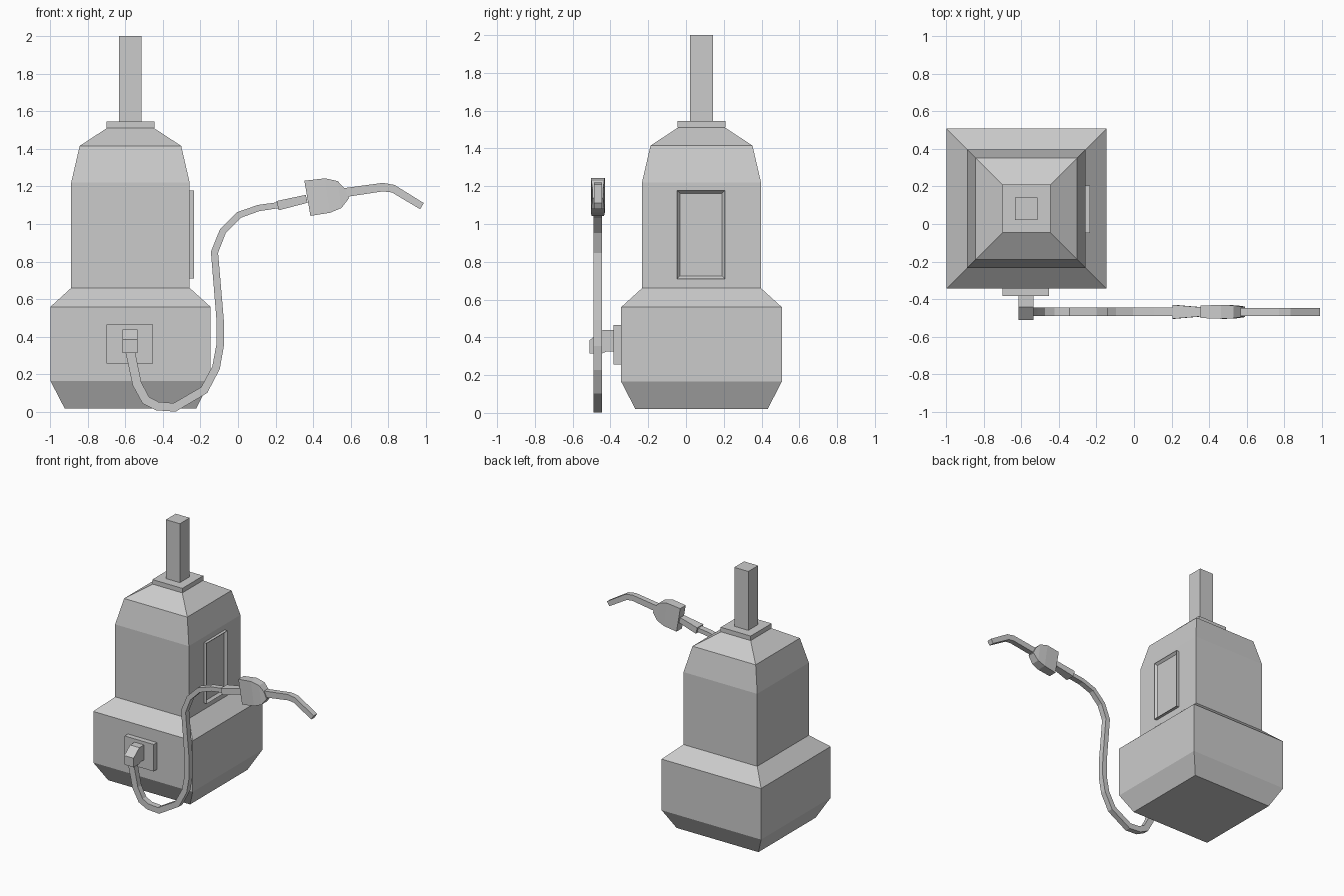
import bpy, bmesh
from mathutils import Vector

old = bpy.data.objects.get("Cube")
if old:
    bpy.data.objects.remove(old, do_unlink=True)

# One plain grey for everything
GREY = (0.6, 0.6, 0.6, 1)
grey = bpy.data.materials.new("plain grey")
grey.use_nodes = True
grey.diffuse_color = GREY
grey.node_tree.nodes["Principled BSDF"].inputs["Base Color"].default_value = GREY

CX, CY = -0.572, 0.082   # tower axis
HOSE_Y = -0.467          # plane of the hose and nozzle


def finish(name, bm):
    bmesh.ops.recalc_face_normals(bm, faces=bm.faces)
    mesh = bpy.data.meshes.new(name)
    bm.to_mesh(mesh)
    bm.free()
    mesh.materials.append(grey)
    obj = bpy.data.objects.new(name, mesh)
    bpy.context.collection.objects.link(obj)
    return obj


def loft(name, rings):
    """Skin a row of equal-length rings and cap both ends."""
    bm = bmesh.new()
    rows = [[bm.verts.new(p) for p in ring] for ring in rings]
    for a, b in zip(rows, rows[1:]):
        for i in range(len(a)):
            j = (i + 1) % len(a)
            bm.faces.new((a[i], a[j], b[j], b[i]))
    bm.faces.new(rows[0])
    bm.faces.new(rows[-1])
    return finish(name, bm)


def tower(name, profile):
    """Square stack from (half width, height) pairs."""
    loft(name, [[(CX + sx * h, CY + sy * h, z)
                 for sx, sy in ((-1, -1), (1, -1), (1, 1), (-1, 1))]
                for h, z in profile])


def ring(top, bottom, hy):
    return [(p[0], HOSE_Y + s * hy, p[1])
            for p, s in ((top, -1), (top, 1), (bottom, 1), (bottom, -1))]


def sweep(name, path, hy, half_start, half_end):
    """Rectangular tube with mitred corners along an x-z path."""
    pts = [Vector(p) for p in path]
    rings = []
    for i, p in enumerate(pts):
        a = (p - pts[i - 1]).normalized() if i else None
        b = (pts[i + 1] - p).normalized() if i + 1 < len(pts) else None
        t = ((a or b) + (b or a)).normalized()
        n = Vector((-t.y, t.x))
        half = half_start + (half_end - half_start) * i / (len(pts) - 1)
        half /= max(0.7, t.dot(a or b))
        rings.append(ring(p + n * half, p - n * half, hy))
    loft(name, rings)


def box(name, lo, hi):
    bm = bmesh.new()
    bmesh.ops.create_cube(bm, size=1)
    for v in bm.verts:
        v.co = [lo[k] + (v.co[k] + 0.5) * (hi[k] - lo[k]) for k in range(3)]
    return bm


# Tower body, collar and post
tower("pump_body", [(0.35, 0.02), (0.425, 0.165), (0.425, 0.56), (0.315, 0.66),
                    (0.315, 1.22), (0.27, 1.415), (0.125, 1.51)])
tower("collar", [(0.128, 1.51), (0.128, 1.545)])
tower("top_post", [(0.06, 1.54), (0.06, 2.0)])

# Framed panel on the side, with a recessed centre
bm = box("side_panel", (-0.262, -0.048, 0.71), (-0.234, 0.206, 1.178))
bm.faces.ensure_lookup_table()
bm.normal_update()
face = max(bm.faces, key=lambda f: f.calc_center_median().x)
bmesh.ops.inset_region(bm, faces=[face], thickness=0.022)
bmesh.ops.translate(bm, verts=face.verts, vec=(-0.018, 0, 0))
finish("side_panel", bm)

# Outlet plate and hose connector on the front
finish("outlet_plate", box("outlet_plate", (-0.70, -0.383, 0.257), (-0.453, -0.335, 0.465)))
side = [(-0.38, 0.325), (-0.38, 0.44), (-0.44, 0.44), (-0.51, 0.385),
        (-0.51, 0.315), (-0.445, 0.315), (-0.42, 0.325)]
loft("hose_connector", [[(x, y, z) for y, z in side] for x in (-0.615, -0.535)])

# Hose
sweep("hose", [(-0.575, 0.33), (-0.537, 0.15), (-0.49, 0.063), (-0.43, 0.032),
               (-0.337, 0.025), (-0.18, 0.117), (-0.117, 0.235), (-0.095, 0.355),
               (-0.095, 0.49), (-0.125, 0.85), (-0.08, 0.963), (0.005, 1.048),
               (0.11, 1.085), (0.215, 1.1)], 0.022, 0.025, 0.016)

# Sleeve, handle and spout of the nozzle
loft("nozzle_sleeve", [ring((0.205, 1.122), (0.217, 1.073), 0.037),
                       ring((0.36, 1.155), (0.37, 1.113), 0.024)])
loft("nozzle_handle", [ring((0.353, 1.23), (0.385, 1.043), 0.033),
                       ring((0.463, 1.243), (0.49, 1.06), 0.037),
                       ring((0.53, 1.228), (0.55, 1.085), 0.034),
                       ring((0.568, 1.188), (0.59, 1.137), 0.028)])
sweep("nozzle_spout", [(0.56, 1.166), (0.77, 1.196), (0.825, 1.188), (0.978, 1.095)],
      0.021, 0.024, 0.019)
